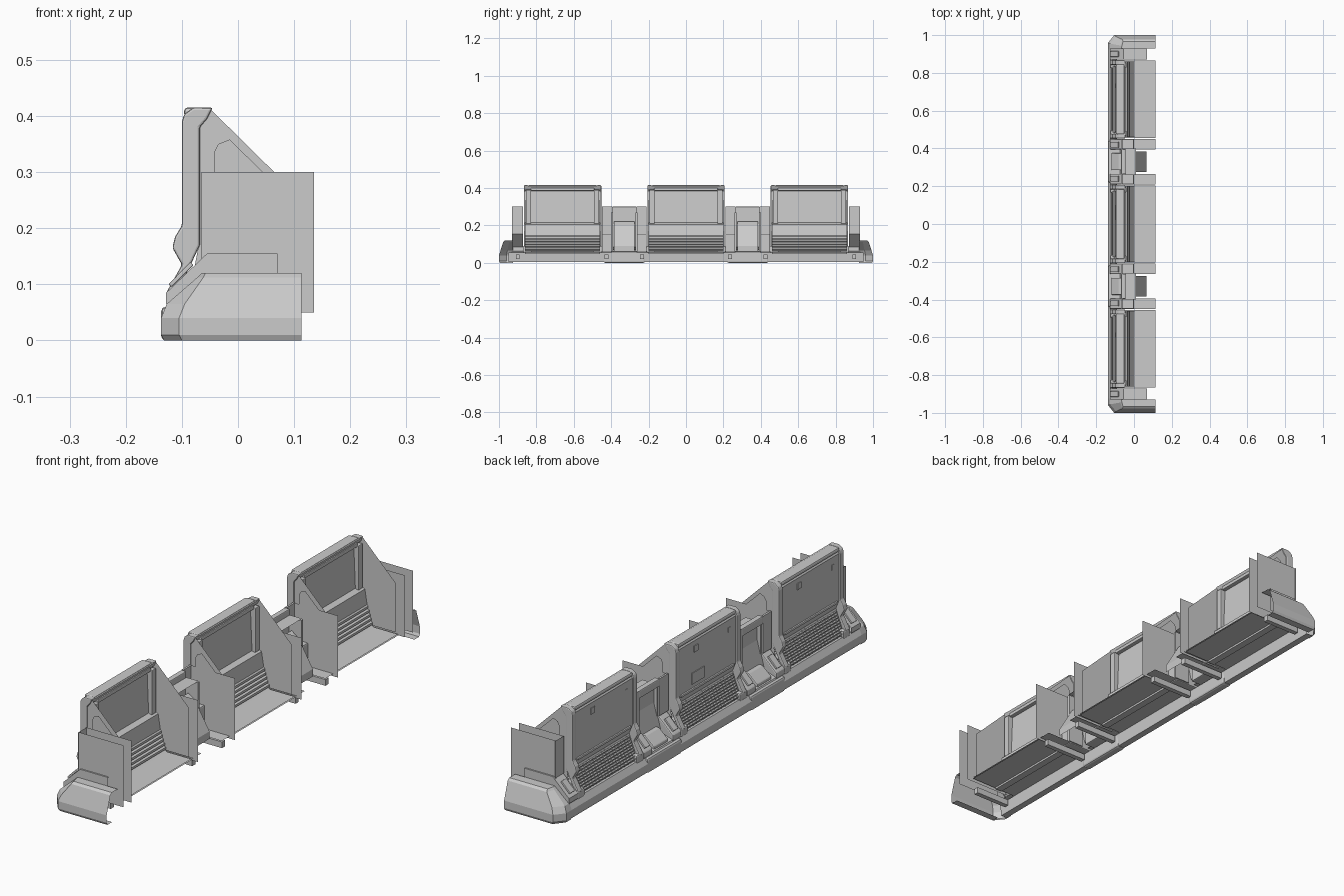
import bpy, bmesh

if "Cube" in bpy.data.objects:
    bpy.data.objects.remove(bpy.data.objects["Cube"])


def finish(name, bm, bevel=0):
    bmesh.ops.recalc_face_normals(bm, faces=bm.faces)
    me = bpy.data.meshes.new(name)
    bm.to_mesh(me)
    bm.free()
    ob = bpy.data.objects.new(name, me)
    bpy.context.collection.objects.link(ob)
    if bevel:
        m = ob.modifiers.new("bevel", 'BEVEL')
        m.width, m.segments, m.limit_method = bevel, 2, 'ANGLE'
    return ob


def extrude(name, pts, y0, y1, closed=False, bevel=0):
    """Extrude an x/z profile along y; closed gives a capped solid, open a sheet."""
    bm = bmesh.new()
    a = [bm.verts.new((x, y0, z)) for x, z in pts]
    b = [bm.verts.new((x, y1, z)) for x, z in pts]
    n = len(pts)
    for i in range(n if closed else n - 1):
        j = (i + 1) % n
        # winding chosen so that a profile running upwards faces +x
        bm.faces.new((a[i], b[i], b[j], a[j]))
    if closed:
        bm.faces.new(a)
        bm.faces.new(b)
    return finish(name, bm, bevel)


def box(name, x, y, z, bevel=0):
    return extrude(name, [(x[0], z[0]), (x[1], z[0]), (x[1], z[1]), (x[0], z[1])],
                   y[0], y[1], True, bevel)


def plate(name, pts, y):
    """Single sheet in the x/z plane."""
    bm = bmesh.new()
    bm.faces.new([bm.verts.new((x, y, z)) for x, z in pts])
    return finish(name, bm)


def loft(name, rings):
    bm = bmesh.new()
    vs = [[bm.verts.new(p) for p in r] for r in rings]
    for r, s in zip(vs, vs[1:]):
        for i in range(len(r) - 1):
            bm.faces.new((r[i], r[i + 1], s[i + 1], s[i]))
    return finish(name, bm)


# ---- base: long front rail, sloped end caps
extrude("base_rail", [(-.105, .004), (-.133, .004), (-.137, .012), (-.137, .04), (-.122, .065),
                      (-.09, .065)], -.95, .95)
extrude("base_rail_inner", [(-.105, .004), (-.1, .055)], -.95, .95)
for s in (-1, 1):
    levels = []
    for z, ye, yc, xf, xc in ((0, .995, .955, -.132, -.10), (.01, 1, .96, -.137, -.105),
                              (.04, 1, .96, -.137, -.105), (.065, .992, .955, -.127, -.095),
                              (.112, .977, .945, -.073, -.062), (.12, .967, .94, -.065, -.058)):
        levels.append([(.113, s * ye, z), (xc, s * ye, z), (xf, s * yc, z), (xf, s * .925, z)])
    levels.append([(.113, s * .93, .12), (-.058, s * .93, .12),
                   (-.062, s * .93, .12), (-.065, s * .925, .12)])
    loft("base_end_cap", levels)
    extrude("end_underside_lip", [(-.1, .0), (.113, .0)], s * .965, s * .995)

# ---- three console units
outer_skin = [(-.045, .412), (-.078, .412), (-.094, .39), (-.094, .2), (-.08, .165)]
post = [(-.1, .39), (-.096, .403), (-.08, .415), (-.045, .415), (-.055, .395), (-.068, .38),
        (-.068, .17), (-.112, .075), (-.128, .085), (-.1, .135), (-.117, .165),
        (-.112, .185), (-.1, .205)]
side = [(-.09, .065), (-.07, .17), (-.09, .2), (-.098, .39), (-.08, .413), (-.05, .413),
        (.1, .265), (.1, .065)]
# inside wall: recessed screen, ledge, stepped louvres, floor
inside = [(-.045, .412), (-.052, .395), (-.062, .385), (-.055, .215), (-.035, .205), (-.025, .145)]
for k in range(5):
    x, z = -.02 + k * .005, .14 - k * .015
    inside += [(x, z), (x, z - .009), (x - .008, z - .011)]
inside += [(.005, .062), (.113, .062)]

for u, c in enumerate((-.66, 0, .66)):
    extrude("unit_outer_panel", outer_skin, c - .19, c + .19)
    extrude("unit_inner_wall", inside, c - .2, c + .2)
    extrude("grille_backing", [(-.08, .165), (-.115, .068)], c - .19, c + .19)
    for s in (-1, 1):
        y = sorted((c + s * .183, c + s * .207))
        extrude("unit_post", post, *y, closed=True, bevel=.004)
        plate("unit_side_plate", side, c + s * .203)
        # raised fin on the outer flank
        plate("unit_side_fin", [(-.043, .2), (-.043, .335), (-.035, .35), (-.015, .358),
                                (.06, .285), (.06, .2)], c + s * .209)
        y = sorted((c + s * .168, c + s * .195))
        box("screen_side_bezel", (-.064, -.04), y, (.21, .39), .003)
        box("post_foot", (-.126, -.09), sorted((c + s * .165, c + s * .212)), (.055, .09), .006)
    box("top_rim", (-.096, -.05), (c - .185, c + .185), (.398, .415), .006)
    box("screen_top_bezel", (-.066, -.045), (c - .17, c + .17), (.385, .4), .003)
    # fine sloped grille
    for k in range(9):
        t = (k + .5) / 9
        x, z = -.086 - t * .034, .16 - t * .088
        box("grille_slat", (x - .002, x + .006), (c - .175, c + .175), (z - .002, z + .002))
    for k in range(17):
        y = c - .16 + k * .02
        extrude("grille_rib", [(-.083, .165), (-.119, .07), (-.11, .068)],
                y - .0015, y + .0015, True)
    # outer panel details
    box("panel_lower_trim", (-.1, -.09), (c - .17, c + .17), (.194, .204), .003)
    box("panel_hatch", (-.097, -.092), (c + .06, c + .085), (.345, .37))
    box("panel_tag", (-.096, -.092), (c - .15, c - .135), (.34, .36))
    if u == 1:
        box("panel_service_door", (-.097, -.092), (c + .02, c + .1), (.22, .265))
    box("floor_stiffener", (-.03, .0), (c - .2, c + .2), (.048, .06))
    extrude("floor_underside", [(-.1, .055), (.113, .057)], c - .205, c + .205)

# ---- connectors between units
wall_plate = [(-.065, .05), (.135, .05), (.135, .3), (-.065, .3)]
pedestal = [(-.12, .055), (-.128, .065), (-.128, .085), (-.055, .155), (.0, .155), (.0, .055)]
pad = [(-.118, .095), (-.124, .1), (-.085, .14), (-.079, .134)]
for c in (-.33, .33):
    for s in (-1, 1):
        plate("connector_plate", wall_plate, c + s * .117)
        y = sorted((c + s * .065, c + s * .12))
        extrude("connector_shoulder", pedestal, *y, closed=True, bevel=.005)
        box("connector_wall", (-.068, -.06), y, (.15, .3))
        box("recess_cheek", (-.06, .01), sorted((c + s * .06, c + s * .07)), (.06, .27))
        extrude("shoulder_pad", pad, *sorted((c + s * .075, c + s * .105)), True, .002)
        extrude("connector_floor", [(-.1, .06), (.113, .06)], *y)
        box("under_bar", (-.09, .1), sorted((c + s * .085, c + s * .105)), (.02, .045))
    extrude("connector_recess", [(-.125, .068), (-.075, .085), (-.045, .2), (-.045, .275),
                                 (.01, .275)], c - .065, c + .065)
    box("connector_lintel", (-.068, -.045), (c - .066, c + .066), (.268, .3), .004)
    extrude("connector_back_slope", [(-.03, .22), (.0, .2), (.065, .09), (.065, .06)],
            c - .055, c + .055)
    extrude("connector_step", [(-.12, .06), (-.12, .08), (-.08, .115), (-.06, .115), (-.06, .06)],
            c - .045, c + .045, True, .004)
    box("rail_collar", (-.137, -.1), (c - .11, c + .11), (.0, .06), .008)

# ---- end consoles beside the outer units
for s in (-1, 1):
    y = sorted((s * .872, s * .93))
    extrude("end_shoulder", [(-.12, .055), (-.128, .065), (-.128, .085), (-.055, .155),
                             (.07, .155)], *y)
    plate("end_shoulder_side", [(-.12, .055), (-.128, .065), (-.128, .085), (-.055, .155),
                                (.07, .155), (.07, .055)], s * .93)
    plate("end_plate", wall_plate, s * .924)
    plate("end_inner_plate", wall_plate, s * .874)
    extrude("end_wall", [(-.065, .15), (-.065, .3)], *y)
    extrude("end_pad", pad, *sorted((s * .885, s * .915)), True, .002)
    box("end_under_bar", (-.09, .068), sorted((s * .89, s * .91)), (.02, .045))
